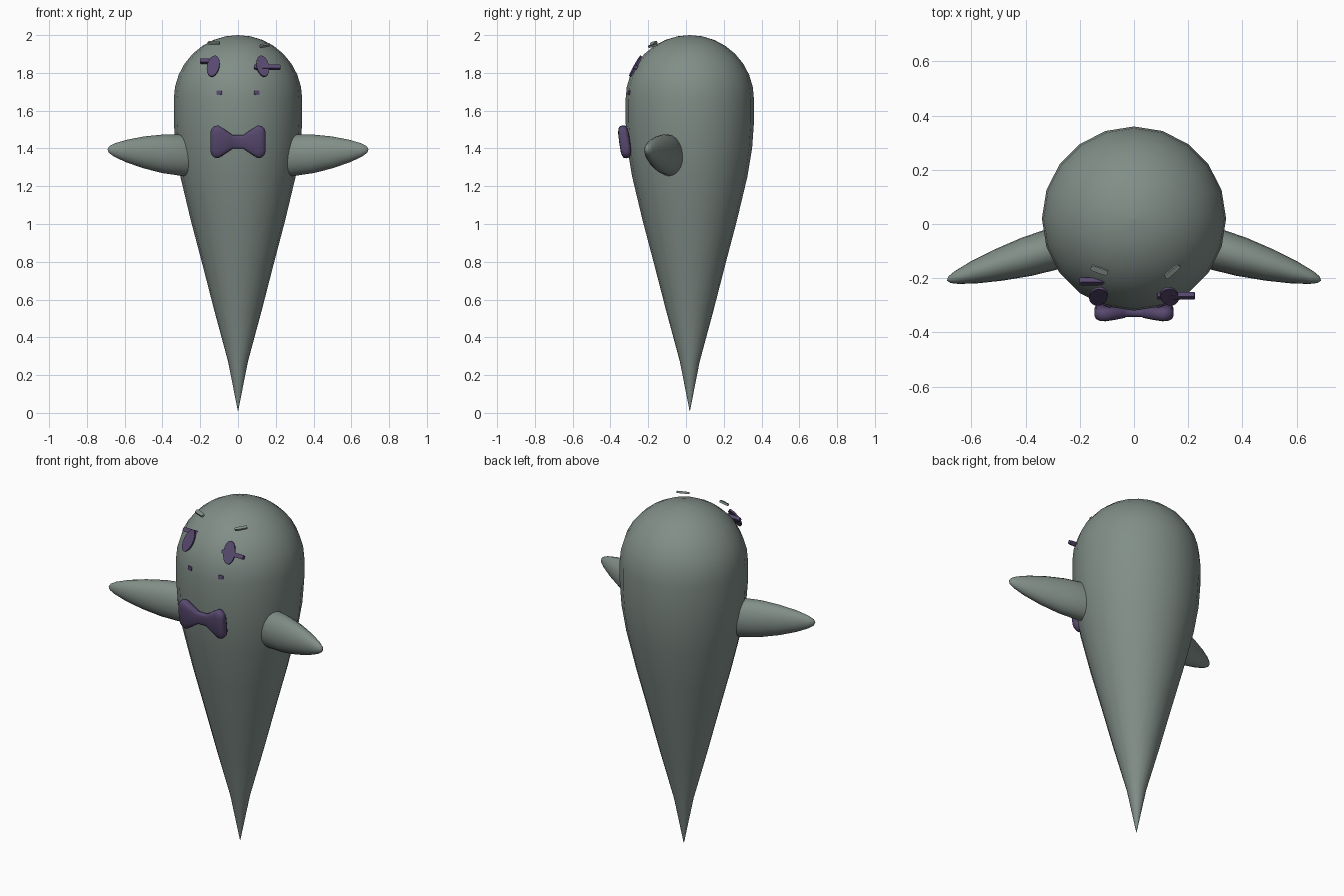
import bpy, bmesh, math
from mathutils import Vector, Matrix

cube = bpy.data.objects.get("Cube")
if cube:
    bpy.data.objects.remove(cube)


def material(name, rgb):
    m = bpy.data.materials.new(name)
    m.use_nodes = True
    m.diffuse_color = (*rgb, 1)
    m.node_tree.nodes["Principled BSDF"].inputs["Base Color"].default_value = (*rgb, 1)
    return m


GREY = material("grey green", (0.22, 0.27, 0.245))
PURPLE = material("dark purple", (0.095, 0.065, 0.155))


def finish(bm, name, mat, matrix=Matrix(), angle=60):
    bmesh.ops.remove_doubles(bm, verts=bm.verts, dist=0.0001)
    bmesh.ops.transform(bm, matrix=matrix, verts=bm.verts)
    bmesh.ops.recalc_face_normals(bm, faces=bm.faces)
    mesh = bpy.data.meshes.new(name)
    bm.to_mesh(mesh)
    bm.free()
    mesh.materials.append(mat)
    ob = bpy.data.objects.new(name, mesh)
    bpy.context.collection.objects.link(ob)
    bpy.ops.object.select_all(action="DESELECT")
    ob.select_set(True)
    bpy.context.view_layer.objects.active = ob
    bpy.ops.object.shade_smooth_by_angle(angle=math.radians(angle))
    return ob


def loft(rings):
    """Skin a list of equal-length point rings and cap both ends."""
    bm = bmesh.new()
    loops = [[bm.verts.new(p) for p in ring] for ring in rings]
    n = len(loops[0])
    for a, b in zip(loops, loops[1:]):
        for i in range(n):
            j = (i + 1) % n
            bm.faces.new((a[i], a[j], b[j], b[i]))
    bm.faces.new(loops[0])
    bm.faces.new(loops[-1])
    return bm


def ellipse(ru, rv, w, n=20, power=1.0):
    """Ring across local z; a power below one squares it off."""
    ring = []
    for i in range(n):
        t = math.tau * i / n
        c, s = math.cos(t), math.sin(t)
        ring.append(Vector((ru * math.copysign(abs(c) ** power, c),
                            rv * math.copysign(abs(s) ** power, s), w)))
    return ring


def frame(origin, normal, up=(0, 0, 1)):
    """Local z along the normal, local y as near to up as possible."""
    z = Vector(normal).normalized()
    x = Vector(up).cross(z).normalized()
    rot = Matrix((x, z.cross(x), z)).transposed().to_4x4()
    return Matrix.Translation(origin) @ rot


# Body: pointed tail flowing into a domed head
profile = [(0.001, 0.01), (0.052, 0.27), (0.125, 0.54), (0.192, 0.8), (0.25, 1.02),
           (0.305, 1.25), (0.33, 1.4), (0.34, 1.54), (0.34, 1.66)]
for k in range(1, 9):
    a = math.radians(90 * k / 8)
    profile.append((max(0.34 * math.cos(a), 0.001), 1.66 + 0.34 * math.sin(a)))
finish(loft([ellipse(r, r, z) for r, z in profile]), "body", GREY,
       Matrix.Translation((0, 0.02, 0)))

# Flippers: flattened tapering bullets swept forward
taper = [(0, 0.9), (0.1, 1), (0.35, 0.93), (0.58, 0.76), (0.78, 0.54),
         (0.92, 0.32), (0.98, 0.17), (1, 0.02)]
for side, label in ((1, "left"), (-1, "right")):
    base = Vector((side * 0.24, -0.075, 1.36))
    tip = Vector((side * 0.69, -0.208, 1.395))
    length = (tip - base).length
    rings = [ellipse(0.078 * s, 0.11 * s, t * length) for t, s in taper]
    finish(loft(rings), label + "_flipper", GREY, frame(base, tip - base))

# Bow tie: one lofted shape pinched at the knot
half = [(0.028, 0.036, 0.016), (0.036, 0.042, 0.02), (0.07, 0.066, 0.025),
        (0.105, 0.088, 0.029), (0.125, 0.084, 0.028), (0.14, 0.07, 0.022),
        (0.145, 0.055, 0.012)]
stations = [(-x, h, d) for x, h, d in reversed(half)] + half
rings = [ellipse(d, h, x, 16, 0.6) for x, h, d in stations]
turn = Matrix.Rotation(math.radians(8), 4, "X")
finish(loft(rings), "bow_tie", PURPLE,
       Matrix.Translation((0, -0.325, 1.435)) @ turn @ frame((0, 0, 0), (1, 0, 0)))


def plate(name, mat, origin, normal, ru, rv, depth, power=1.0, roll=0):
    rings = [ellipse(ru, rv, w, 20, power) for w in (-depth, depth)]
    spin = Matrix.Rotation(math.radians(roll), 4, "Z")
    finish(loft(rings), name, mat, frame(origin, normal) @ spin, 40)


for side, label in ((1, "left"), (-1, "right")):
    # Oval eyes resting on the head
    plate(label + "_eye", PURPLE, (side * 0.131, -0.267, 1.835),
          (side * 0.15, -0.86, 0.5), 0.033, 0.063, 0.005, roll=side * 5)
    # Small nostrils
    plate(label + "_nostril", PURPLE, (side * 0.098, -0.297, 1.695),
          (side * 0.3, -1, 0.1), 0.015, 0.012, 0.008, 0.5)

# Uneven lash bars across the eyes
plate("left_lash", PURPLE, (0.155, -0.265, 1.83), (0, -0.86, 0.5),
      0.07, 0.012, 0.01, 0.3)
plate("right_lash", PURPLE, (-0.155, -0.212, 1.862), (0, -0.86, 0.5),
      0.047, 0.012, 0.01, 0.3)

# Little brows floating over the crown
plate("left_brow", GREY, (0.142, -0.175, 1.945), (0.15, -0.4, 0.9),
      0.034, 0.009, 0.006, 0.4, roll=22)
plate("right_brow", GREY, (-0.128, -0.17, 1.958), (-0.1, -0.4, 0.9),
      0.033, 0.011, 0.006, 0.4, roll=-6)
